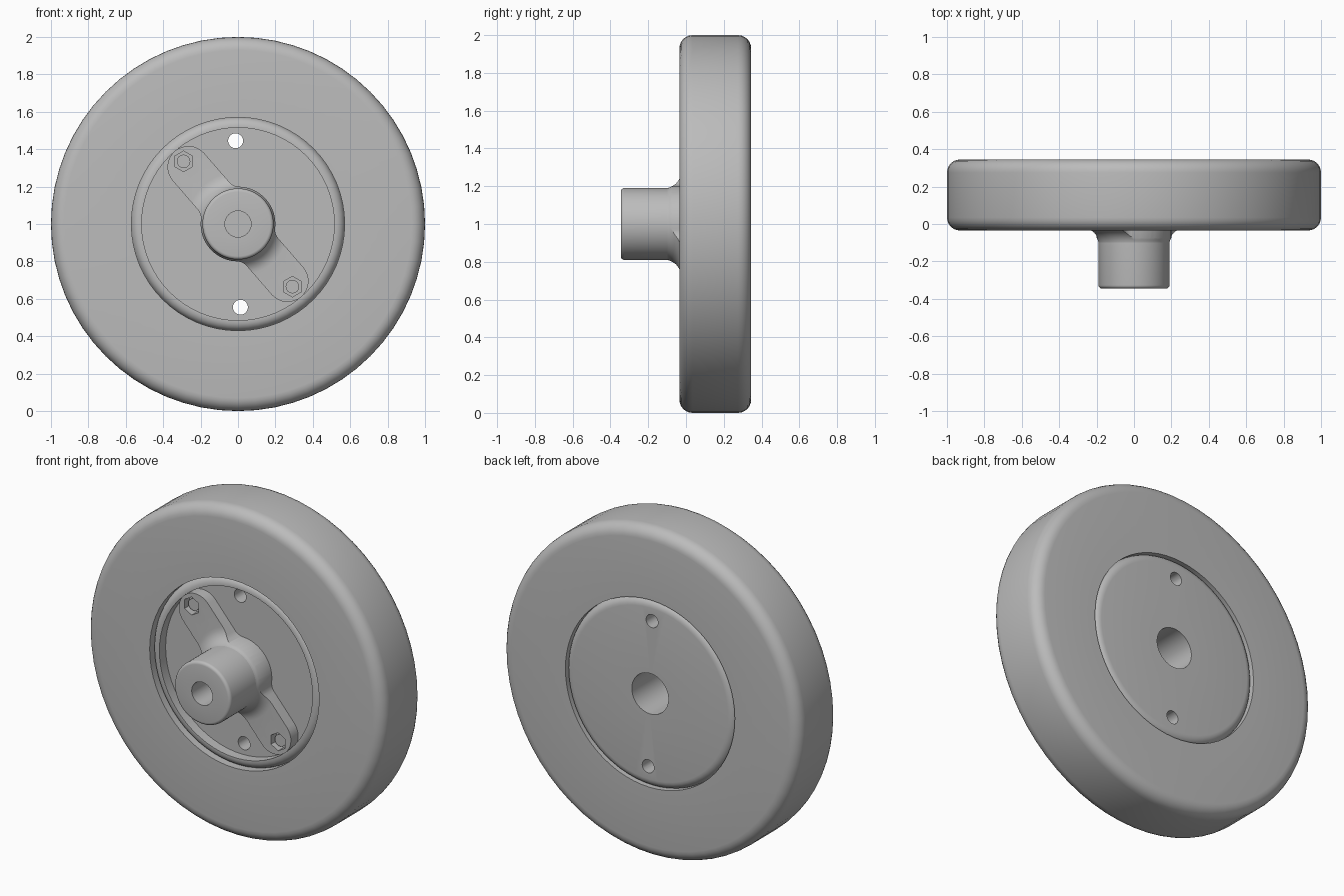
import bpy, bmesh, math
from mathutils import Matrix, Vector

if "Cube" in bpy.data.objects:
    bpy.data.objects.remove(bpy.data.objects["Cube"], do_unlink=True)

grey = bpy.data.materials.new("plain grey")
grey.use_nodes = True
GREY = (0.5, 0.5, 0.5, 1)
grey.diffuse_color = GREY
grey.node_tree.nodes["Principled BSDF"].inputs["Base Color"].default_value = GREY

AXLE = Vector((0, 0, 1))
Y_AXIS = Matrix.Rotation(math.pi / 2, 4, 'X')


def make(name, bm):
    bmesh.ops.remove_doubles(bm, verts=bm.verts, dist=1e-5)
    bmesh.ops.recalc_face_normals(bm, faces=bm.faces)
    mesh = bpy.data.meshes.new(name)
    bm.to_mesh(mesh)
    bm.free()
    mesh.materials.append(grey)
    ob = bpy.data.objects.new(name, mesh)
    bpy.context.collection.objects.link(ob)
    ob.location = AXLE
    return ob


def arc(r, y, radius, start, end, n=6):
    """Profile points on an arc, angles in degrees."""
    angles = [math.radians(start + (end - start) * i / n) for i in range(n + 1)]
    return [(r + radius * math.cos(a), y + radius * math.sin(a)) for a in angles]


def lathe(name, profile, steps=64):
    """Revolve a closed (radius, y) profile around the axle."""
    bm = bmesh.new()
    verts = [bm.verts.new((r, y, 0)) for r, y in profile]
    edges = [bm.edges.new((verts[i - 1], verts[i])) for i in range(len(verts))]
    bmesh.ops.spin(bm, geom=verts + edges, cent=(0, 0, 0), axis=(0, 1, 0),
                   angle=2 * math.pi, steps=steps, use_merge=False)
    bmesh.ops.remove_doubles(bm, verts=bm.verts, dist=1e-5)
    bmesh.ops.dissolve_degenerate(bm, dist=1e-6, edges=bm.edges)
    return make(name, bm)


def rod(name, x, z, radius, y0, y1, sides=24):
    """Prism along the axle direction."""
    bm = bmesh.new()
    bmesh.ops.create_cone(bm, cap_ends=True, segments=sides, radius1=radius,
                          radius2=radius, depth=y1 - y0,
                          matrix=Matrix.Translation((x, (y0 + y1) / 2, z)) @ Y_AXIS)
    return make(name, bm)


def boolean(ob, other, operation='DIFFERENCE'):
    mod = ob.modifiers.new(operation.lower(), 'BOOLEAN')
    mod.operation, mod.object, mod.solver = operation, other, 'EXACT'
    bpy.ops.object.select_all(action='DESELECT')
    bpy.context.view_layer.objects.active = ob
    ob.select_set(True)
    bpy.ops.object.modifier_apply(modifier=mod.name)
    bpy.data.objects.remove(other, do_unlink=True)


# Thick outer rim with rounded shoulders
FRONT, BACK, BORE, ROUND = -0.035, 0.345, 0.57, 0.07
rim = lathe("wheel_rim", [(BORE, FRONT)]
            + arc(1 - ROUND, FRONT + ROUND, ROUND, -90, 0)
            + arc(1 - ROUND, BACK - ROUND, ROUND, 0, 90)
            + [(BORE, BACK)])

# Centre disc: raised round lip in front, rounded flush back, wide bore
FLOOR, EDGE, WIDE_BORE = 0.04, 0.05, 0.123
disc = lathe("centre_disc", [(WIDE_BORE, FLOOR), (0.515, FLOOR), (0.515, -0.02)]
             + arc(0.522, 0.03, 0.05, -90, 0)
             + arc(0.572 - EDGE, BACK - EDGE, EDGE, 0, 90)
             + [(WIDE_BORE, BACK)])
for s in (-1, 1):
    boolean(disc, rod("hole_cutter", 0.013 * s, -0.445 * s, 0.04, -0.2, 0.5))

# Hub sleeve with blind bores in front and behind
HUB = 0.19
hub = lathe("hub_sleeve", [(0, -0.1), (0.07, -0.1), (0.07, -0.345)]
            + arc(HUB - 0.018, -0.327, 0.018, -90, 0, 4)
            + [(HUB, 0.06), (WIDE_BORE, 0.06), (WIDE_BORE, -0.03), (0, -0.03)])

# Cross arm: flared body, trimmed to a round-ended bar that widens at the hub
ARM_FACE, FLARE = -0.03, 0.09
arm = lathe("cross_arm", [(0.15, ARM_FACE - FLARE), (0.187, ARM_FACE - FLARE)]
            + arc(0.187 + FLARE, ARM_FACE - FLARE, FLARE, 180, 90, 8)
            + [(0.55, ARM_FACE), (0.55, 0.06), (0.15, 0.06)])
END, HALF, FILLET, NECK = Vector((0.265, 0, -0.305)), 0.112, 0.07, 0.2
tilt = math.atan2(END.z, END.x)
neck_u = math.sqrt((NECK + FILLET) ** 2 - (HALF + FILLET) ** 2)
neck_angle = math.degrees(math.atan2(HALF + FILLET, neck_u))
quarter = (arc(END.length, 0, HALF, 0, 90, 8)
           + arc(neck_u, HALF + FILLET, FILLET, 270, 180 + neck_angle)
           + arc(0, 0, NECK, neck_angle, 90)[1:])
half = quarter + [(-u, v) for u, v in reversed(quarter[:-1])]
loop = half + [(-u, -v) for u, v in half[1:-1]]
bm = bmesh.new()
spin = Matrix.Rotation(-tilt, 4, 'Y')
base = bm.faces.new([bm.verts.new(spin @ Vector((u, -0.3, v))) for u, v in loop])
sides = bmesh.ops.extrude_face_region(bm, geom=[base])
bmesh.ops.translate(bm, vec=(0, 0.355, 0),
                    verts=[v for v in sides["geom"] if isinstance(v, bmesh.types.BMVert)])
boolean(arm, make("arm_outline", bm), 'INTERSECT')

# Hexagonal bolt pockets with a round bolt end inside each
parts = [rim, disc, hub, arm]
for s, name in ((-1, "right_bolt"), (1, "left_bolt")):
    x, z = 0.291 * s, -0.335 * s
    boolean(arm, rod("hex_cutter", x, z, 0.055, -0.15, 0.02, 6))
    parts.append(rod(name, x, z, 0.036, -0.01, 0.045))

# Smooth shading with crisp edges
bpy.ops.object.select_all(action='DESELECT')
for ob in parts:
    ob.select_set(True)
bpy.context.view_layer.objects.active = rim
bpy.ops.object.shade_smooth_by_angle(angle=math.radians(35))
